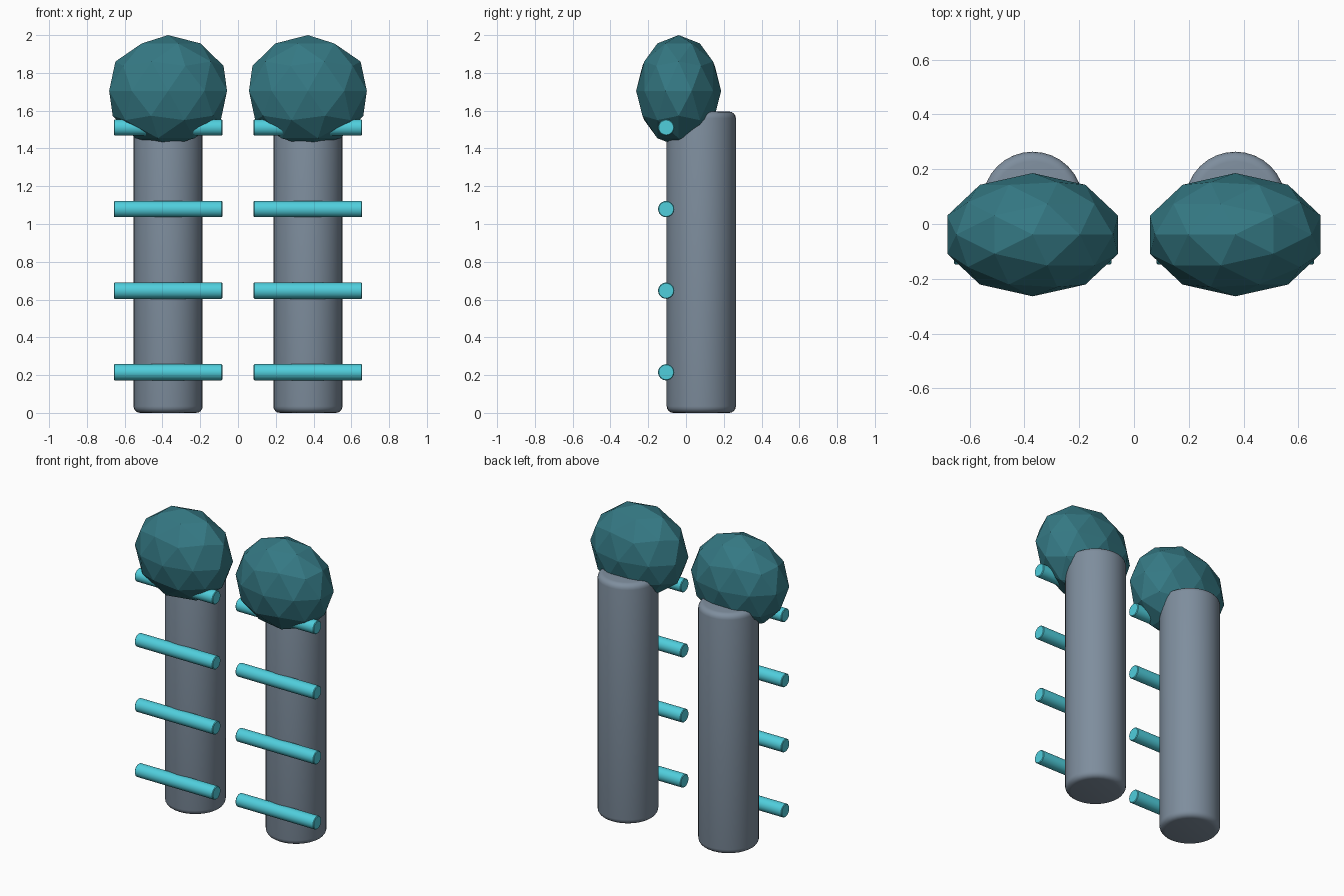
import bpy
import math

if "Cube" in bpy.data.objects:
    bpy.data.objects.remove(bpy.data.objects["Cube"])

X = -0.37  # centre line of the left post; everything is mirrored to the right


def material(name, color):
    m = bpy.data.materials.new(name)
    m.diffuse_color = (*color, 1)
    m.use_nodes = True
    m.node_tree.nodes["Principled BSDF"].inputs["Base Color"].default_value = m.diffuse_color
    return m


SLATE = material("slate", (0.21, 0.27, 0.34))
CYAN = material("cyan", (0.08, 0.62, 0.72))
TEAL = material("teal", (0.035, 0.19, 0.23))


def finish(name, mat, bevel=0, segments=1, smooth=True):
    """Name, colour, round off, shade and mirror the active object."""
    ob = bpy.context.object
    ob.name = name
    ob.data.materials.append(mat)
    bpy.ops.object.transform_apply(location=True, rotation=True, scale=True)
    if bevel:
        b = ob.modifiers.new("Bevel", 'BEVEL')
        b.width, b.segments = bevel, segments
        b.limit_method, b.angle_limit = 'ANGLE', math.radians(40)
        bpy.ops.object.modifier_apply(modifier=b.name)
    if smooth:
        bpy.ops.object.shade_smooth_by_angle(angle=math.radians(35))
    ob.modifiers.new("Mirror", 'MIRROR').use_mirror_merge = False


# Round posts with softened ends
bpy.ops.mesh.primitive_cylinder_add(vertices=32, radius=0.183, depth=1.595,
                                    location=(X, 0.081, 0.7975))
finish("post", SLATE, 0.035, 4)

# Horizontal rungs across the front of each post
for i in range(4):
    bpy.ops.mesh.primitive_cylinder_add(vertices=24, radius=0.043, depth=0.574,
                                        location=(X, -0.105, 0.215 + 0.432 * i),
                                        rotation=(0, math.pi / 2, 0))
    finish(f"rung_{i + 1}", CYAN, 0.004, 1)

# Faceted, flattened balls on top
bpy.ops.mesh.primitive_ico_sphere_add(subdivisions=2, radius=1,
                                      location=(X, -0.039, 1.705))
bpy.context.object.scale = (0.328, 0.225, 0.295)
finish("faceted_ball", TEAL, smooth=False)
